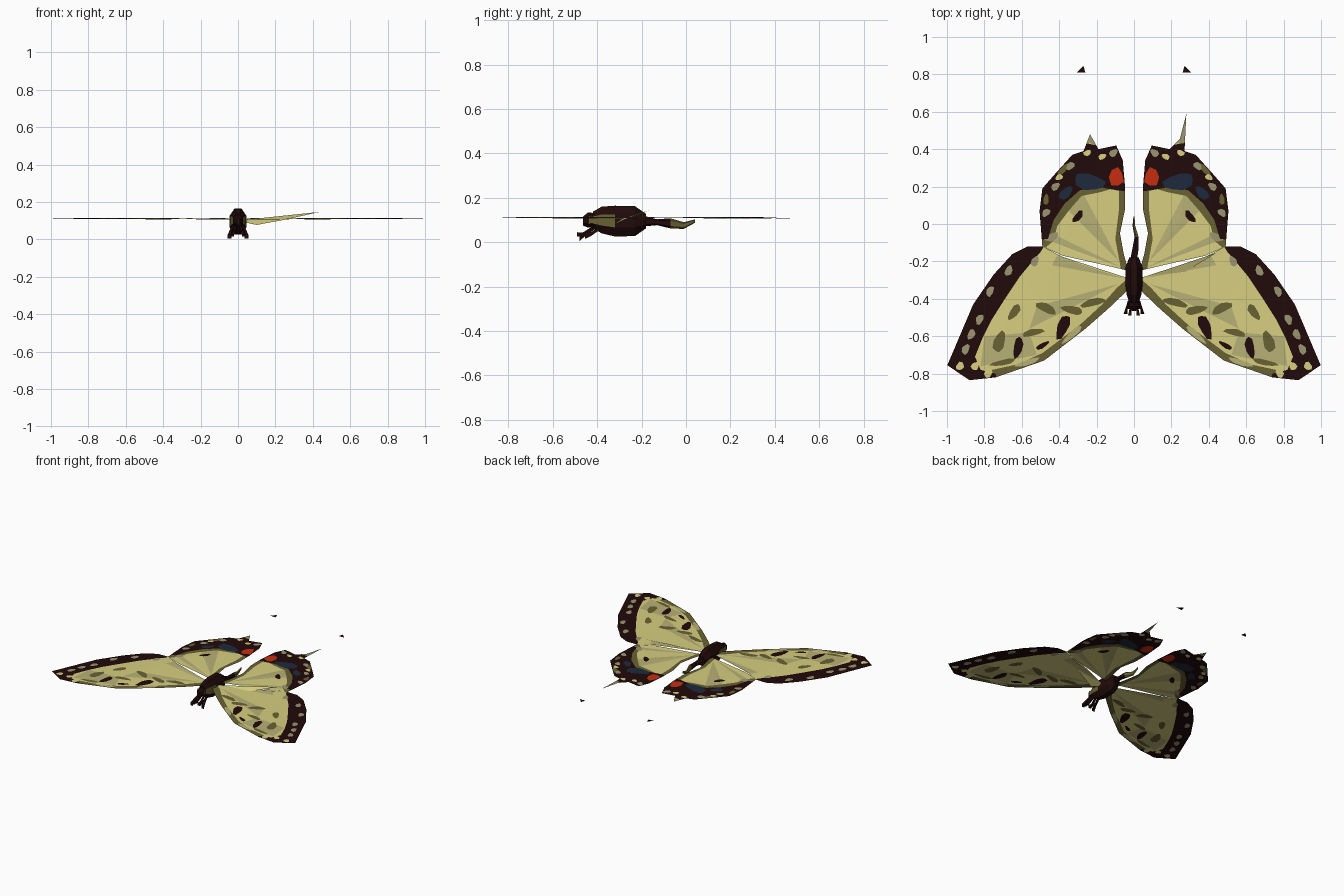
import bpy, bmesh, math
from mathutils import Vector
from mathutils.geometry import delaunay_2d_cdt

if "Cube" in bpy.data.objects:
    bpy.data.objects.remove(bpy.data.objects["Cube"])

COLOURS = {
    "dark_maroon": (0.015, 0.003, 0.003),
    "pale_yellow": (0.68, 0.62, 0.215),
    "soft_tan": (0.48, 0.44, 0.18),
    "olive": (0.14, 0.12, 0.033),
    "grey_beige": (0.32, 0.30, 0.16),
    "navy": (0.012, 0.022, 0.045),
    "red": (0.56, 0.027, 0.005),
}
NAMES = list(COLOURS)
DARK, YELLOW, TAN, OLIVE, BEIGE, NAVY, RED = range(len(NAMES))
MATERIALS = []
for colour_name, rgb in COLOURS.items():
    material = bpy.data.materials.new(colour_name)
    material.use_nodes = True
    material.diffuse_color = (*rgb, 1)
    shader = material.node_tree.nodes["Principled BSDF"]
    shader.inputs["Base Color"].default_value = (*rgb, 1)
    shader.inputs["Roughness"].default_value = 0.9
    MATERIALS.append(material)


def make_object(name, verts, faces, indices):
    mesh = bpy.data.meshes.new(name)
    mesh.from_pydata(verts, [], faces)
    for material in MATERIALS:
        mesh.materials.append(material)
    for polygon, index in zip(mesh.polygons, indices):
        polygon.material_index = index
    obj = bpy.data.objects.new(name, mesh)
    bpy.context.collection.objects.link(obj)
    return obj


def blob(x, y, rx, ry, turn=0, sides=9):
    """Slightly uneven oval marking, in hundredths of a unit."""
    points = []
    c, s = math.cos(math.radians(turn)), math.sin(math.radians(turn))
    for i in range(sides):
        a = math.tau * i / sides
        wobble = 1 + 0.12 * math.sin(3 * a + x)
        px, py = rx * wobble * math.cos(a), ry * wobble * math.sin(a)
        points.append((x + px * c - py * s, y + px * s + py * c))
    return points


def spots(colour, centres, rx, ry, turn):
    return [(colour, blob(x, y, rx, ry, turn)) for x, y in centres]


def counter_clockwise(points):
    area = sum(a[0] * b[1] - b[0] * a[1]
               for a, b in zip(points, points[1:] + points[:1]))
    return points if area > 0 else points[::-1]


def wing(name, side, outline, marks):
    """Gently waved sheet cut into coloured regions; later marks cover earlier."""
    layers = [(YELLOW, outline)] + marks
    coords, loops = [], []
    for _, points in layers:
        start = len(coords)
        coords += [Vector(p) / 100 for p in counter_clockwise(list(points))]
        loops.append(list(range(start, len(coords))))
    verts, _, faces, _, _, origins = delaunay_2d_cdt(coords, [], loops, 1, 1e-5)
    kept, indices = [], []
    for face, origin in zip(faces, origins):
        if 0 in origin:
            kept.append(face if side > 0 else face[::-1])
            indices.append(layers[max(origin)][0])
    make_object(name, [(side * v.x, v.y, 0.11 + 0.003 * math.sin(7 * v.x + 5 * v.y))
                       for v in verts], kept, indices)


# Forewing outline and markings
FORE = [(3, -29), (20, -23.5), (38, -17.6), (49, -12), (57, -12), (65, -16), (75, -27),
        (86, -43), (99.8, -75.5), (88, -83.5), (74, -82), (48, -73), (26, -56),
        (14, -45.5), (3, -35)]
FORE_MARKS = [
    (TAN, [(6, -29), (30, -21), (40, -15), (44, -22)]),
    (TAN, [(8, -32), (52, -44), (56, -56)]),
    (TAN, [(56, -58), (80, -60), (82, -76), (52, -70)]),
    # shaded trailing edge
    (OLIVE, [(2, -28), (9, -34), (17, -43), (29, -54), (49, -69), (62, -75), (76, -78),
             (74, -86), (40, -76), (0, -45)]),
    (TAN, blob(33, -59, 7, 1.6, -42)),
    (TAN, blob(57, -74, 7, 1.4, -18)),
    # interior blotches
    (OLIVE, blob(22, -42, 7, 2, -14)),
    (OLIVE, blob(33, -46, 6, 2.2, 12)),
    (OLIVE, blob(47, -45, 6, 2.4, 25)),
    (OLIVE, blob(64, -47, 5, 2.2, -55)),
    (OLIVE, blob(54, -58, 6, 1.8, -12)),
    (OLIVE, blob(72, -63, 3, 6, 18)),
    (OLIVE, blob(70, -74, 7, 1.5, -12)),
    (DARK, blob(38, -55, 3, 7, 22)),
    (DARK, blob(62, -66, 2.4, 6, 12)),
    (DARK, blob(49, -65, 4, 1.3, -30)),
    # dark outer margin
    (DARK, [(47, -10), (50, -15), (56, -22), (61, -28), (69, -40), (76, -51), (81, -61),
            (85, -71), (82, -78), (74, -80), (72, -90), (110, -90), (110, -50), (70, -5)]),
]
FORE_MARKS += spots(BEIGE, [(53, -20), (67, -25), (77, -36), (82.5, -51), (87, -59),
                            (90, -67)], 1.9, 3, 25)
FORE_MARKS += spots(YELLOW, [(93, -76), (85, -76), (78, -80)], 2, 2.4, 40)

# Hindwing outline: the long tail survives only on the left wing
INNER = [(3, -25), (5.5, -16), (7.5, -5), (4.8, 8), (4.8, 20), (6, 34), (9.5, 42), (19, 40)]
OUTER = [(27, 39), (33, 37), (42, 27), (49, 19), (50.5, 7), (49, -12), (38, -17),
         (20, -21)]
TAILS = {1: [(24.5, 45.5), (28, 59)], -1: [(23.5, 48)]}
HIND_MARKS = [
    (TAN, [(5, -24), (48, -8), (46, -4)]),
    (TAN, [(8, -20), (36, 8), (27, 16)]),
    # shaded inner edge and soft border of the dark margin
    (OLIVE, [(0, -30), (7, -24), (10, -8), (8, 8), (8, 20), (0, 20)]),
    (OLIVE, [(8, 20), (18, 17), (28, 15), (35, 7), (41, -1), (43, -9), (49, -14),
             (52, 10), (30, 25)]),
    (TAN, blob(28, 4, 4, 2.5, 30)),
    (BEIGE, blob(44, -7, 4, 2, -25)),
    (DARK, blob(30, 4, 1.8, 4, 40)),
    # dark margin with blue patches and a red eye spot
    (DARK, [(0, 17), (9, 18), (20, 20), (29, 18), (37, 11), (43, 2), (46, -8), (60, -9),
            (60, 30), (29, 44), (20, 42), (0, 48)]),
    (OLIVE, blob(38, 29, 4, 1.5, -48)),
    (OLIVE, blob(47, 13, 1.5, 3, 5)),
    (NAVY, blob(24, 22.5, 8.5, 4.4, 10)),
    (NAVY, blob(36.5, 16.5, 4.5, 2.5, -45)),
    (RED, blob(9.5, 25, 4, 5.2, 0, 7)),
]
HIND_MARKS += spots(BEIGE, [(11, 38), (34, 31), (42, 20), (47, 6)], 2.6, 1.8, -40)
HIND_MARKS += spots(YELLOW, [(25, 38), (40, 25), (17, 36)], 2.2, 1.5, -25)
HIND_MARKS += [(BEIGE, [(20, 42), (24, 43.5), (26.5, 43), (32, 60), (20, 50)])]

# Detached tail tips
TIP = [(26, 81), (27, 84.5), (30.5, 81)]

for side, label in ((1, "left"), (-1, "right")):
    wing(label + "_forewing", side, FORE, FORE_MARKS)
    wing(label + "_hindwing", side, INNER + TAILS[side] + OUTER, HIND_MARKS)
    wing(label + "_tail_tip", side, TIP, [(DARK, TIP)])

# Raised fold along the leading edge of the left forewing
make_object("left_wing_fold",
            [(0.04, -0.31, 0.09), (0.1, -0.33, 0.077), (0.25, -0.27, 0.105),
             (0.44, -0.155, 0.147), (0.05, -0.285, 0.106)],
            [(0, 1, 2, 4), (4, 2, 3)], [YELLOW, YELLOW])


def tube(name, stations, sides, rule):
    """Loft oval rings (x, y, z, half width, half height) along the y axis."""
    verts, faces = [], []
    for x, y, z, w, h in stations:
        for i in range(sides):
            a = math.tau * (i + 0.5) / sides
            verts.append((x + w * math.cos(a), y, z + h * math.sin(a)))
    for r in range(len(stations) - 1):
        for i in range(sides):
            j = (i + 1) % sides
            faces.append((r * sides + i, r * sides + j,
                          (r + 1) * sides + j, (r + 1) * sides + i))
    faces.append(tuple(range(sides))[::-1])
    faces.append(tuple(range(len(verts) - sides, len(verts))))
    centres = [sum((Vector(verts[k]) for k in f), Vector()) / len(f) for f in faces]
    obj = make_object(name, verts, faces, [rule(c) for c in centres])
    bm = bmesh.new()
    bm.from_mesh(obj.data)
    bmesh.ops.recalc_face_normals(bm, faces=bm.faces)
    bm.to_mesh(obj.data)
    bm.free()


def body_rule(c):
    return OLIVE if c.y < -0.34 and 0.07 < c.z < 0.12 and abs(c.x) > 0.02 else DARK


# Body, head and thin hind body
tube("body", [(0, -0.42, 0.1, 0.028, 0.04), (0, -0.38, 0.1, 0.042, 0.065),
              (0, -0.32, 0.095, 0.05, 0.075), (0, -0.23, 0.095, 0.048, 0.073),
              (0, -0.18, 0.095, 0.028, 0.035)], 8, body_rule)
tube("head", [(0, -0.465, 0.095, 0.012, 0.02), (0, -0.44, 0.1, 0.03, 0.035),
              (0, -0.41, 0.1, 0.025, 0.03)], 6, body_rule)
tube("hind_body", [(0, -0.19, 0.095, 0.02, 0.025), (0.01, -0.13, 0.09, 0.018, 0.014),
                   (0.015, -0.07, 0.085, 0.012, 0.024), (0, -0.01, 0.075, 0.008, 0.016),
                   (0, 0.04, 0.095, 0.003, 0.008)], 5,
     lambda c: OLIVE if c.y > -0.06 else DARK)

# Short legs folded under the head
for side, label in ((1, "left"), (-1, "right")):
    for number, (x, y) in enumerate([(0.045, -0.48), (0.03, -0.455), (0.022, -0.49)]):
        tube(f"{label}_leg_{number}",
             [(side * x, y, 0.015 + 0.01 * number, 0.014, 0.014),
              (side * x * 0.9, y + 0.025, 0.035, 0.009, 0.012),
              (side * x * 0.6, y + 0.07, 0.065, 0.008, 0.01)], 4, lambda c: DARK)
